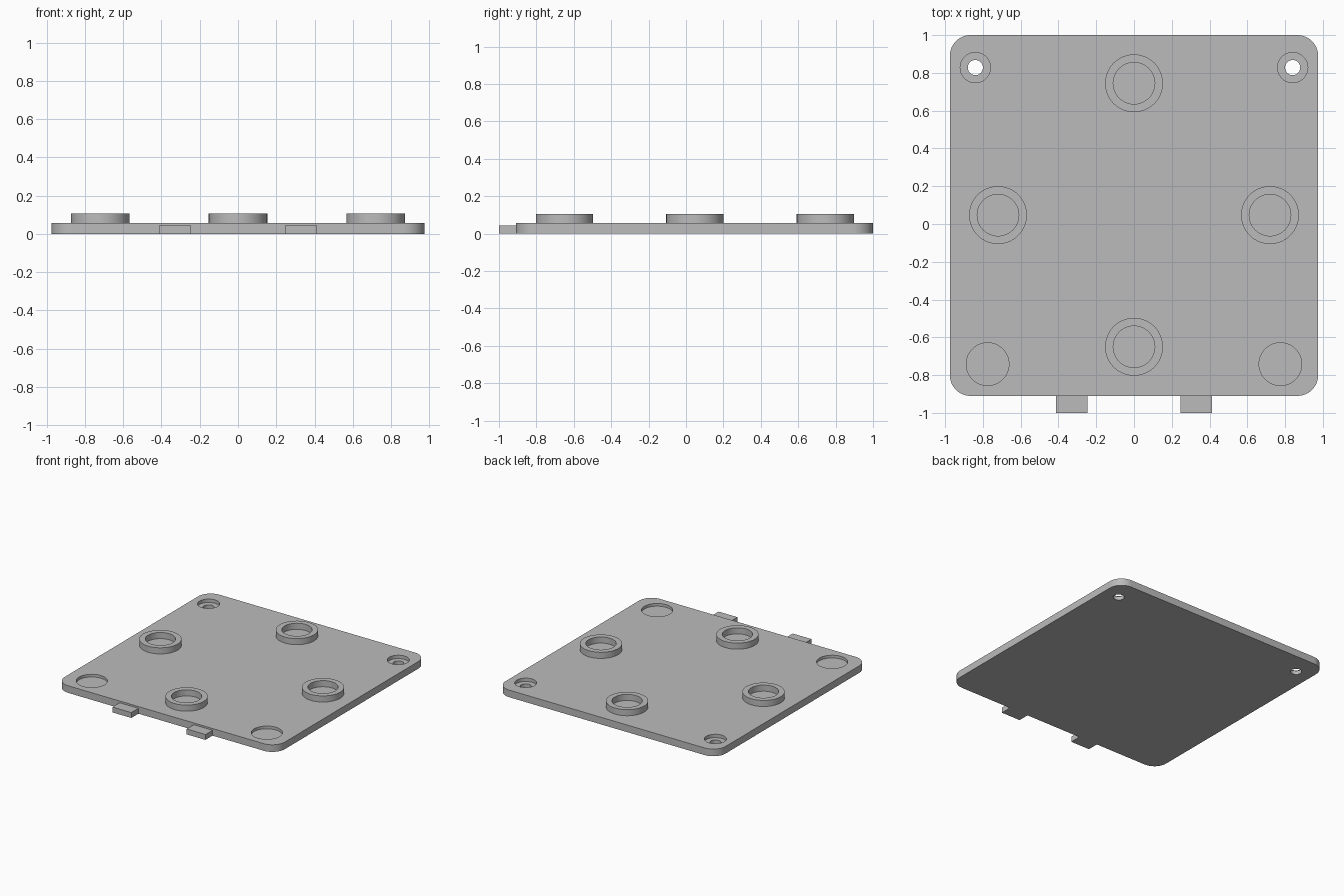
import bpy
import bmesh
from math import sin, cos, pi, radians

default_cube = bpy.data.objects.get("Cube")
if default_cube:
    bpy.data.objects.remove(default_cube, do_unlink=True)

TOP = 0.057
BACK, FRONT, HALF_WIDTH, CORNER = 1.0, -0.91, 0.975, 0.11

grey = bpy.data.materials.new("plain grey")
grey.use_nodes = True
colour = (0.5, 0.5, 0.5, 1)
grey.diffuse_color = colour
grey.node_tree.nodes["Principled BSDF"].inputs["Base Color"].default_value = colour


def finish(name, bm):
    bmesh.ops.remove_doubles(bm, verts=bm.verts, dist=1e-5)
    bmesh.ops.recalc_face_normals(bm, faces=bm.faces)
    mesh = bpy.data.meshes.new(name)
    bm.to_mesh(mesh)
    bm.free()
    mesh.materials.append(grey)
    obj = bpy.data.objects.new(name, mesh)
    bpy.context.collection.objects.link(obj)
    return obj


def prism(name, outline, height):
    """Extrude a flat outline up from the ground."""
    bm = bmesh.new()
    base = bm.faces.new([bm.verts.new((x, y, 0)) for x, y in outline])
    grown = bmesh.ops.extrude_face_region(bm, geom=[base])["geom"]
    moved = [g for g in grown if isinstance(g, bmesh.types.BMVert)]
    bmesh.ops.translate(bm, verts=moved, vec=(0, 0, height))
    return finish(name, bm)


def lathe(name, profile, x, y, sides=64):
    """Turn a closed (radius, height) profile around a vertical axis."""
    bm = bmesh.new()
    rings = []
    for i in range(sides):
        a = 2 * pi * i / sides
        rings.append([bm.verts.new((x + r * cos(a), y + r * sin(a), z)) for r, z in profile])
    n = len(profile)
    for i in range(sides):
        here, there = rings[i], rings[(i + 1) % sides]
        for j in range(n):
            k = (j + 1) % n
            if profile[j][0] or profile[k][0]:
                bm.faces.new((here[j], there[j], there[k], here[k]))
    return finish(name, bm)


def activate(obj):
    bpy.ops.object.select_all(action='DESELECT')
    obj.select_set(True)
    bpy.context.view_layer.objects.active = obj


# Rounded base plate
outline = []
corners = [(1, BACK - CORNER), (-1, BACK - CORNER), (-1, FRONT + CORNER), (1, FRONT + CORNER)]
for quarter, (side, cy) in enumerate(corners):
    for step in range(17):
        a = pi / 2 * (quarter + step / 16)
        outline.append((side * (HALF_WIDTH - CORNER) + CORNER * cos(a), cy + CORNER * sin(a)))
plate = prism("base_plate", outline, TOP)

# Counterbored screw holes at the back, shallow round pockets at the front
screw_profile = [(0, -0.05), (0.04, -0.05), (0.04, 0.03), (0.08, 0.03), (0.08, 0.1), (0, 0.1)]
pocket_profile = [(0, 0.035), (0.113, 0.035), (0.113, 0.1), (0, 0.1)]
cutters = []
for side in (-1, 1):
    cutters.append(lathe("screw_hole_cutter", screw_profile, side * 0.84, 0.828))
    cutters.append(lathe("pocket_cutter", pocket_profile, side * 0.775, -0.742))
activate(plate)
for cutter in cutters:
    cutter.hide_render = True
    cut = plate.modifiers.new("cut", 'BOOLEAN')
    cut.operation = 'DIFFERENCE'
    cut.solver = 'EXACT'
    cut.object = cutter
    bpy.ops.object.modifier_apply(modifier=cut.name)
    bpy.data.objects.remove(cutter, do_unlink=True)
parts = [plate]

# Raised ring sockets
ring_profile = [(0.11, TOP), (0.153, TOP), (0.153, 0.106), (0.11, 0.106)]
for place, x, y in (("back", 0, 0.745), ("front", 0, -0.65),
                    ("left", 0.72, 0.047), ("right", -0.72, 0.047)):
    parts.append(lathe(place + "_ring_socket", ring_profile, x, y))

# Locating tabs along the front edge
for place, side in (("left", 1), ("right", -1)):
    inner, outer = side * 0.245, side * 0.412
    tab = [(inner, -1), (outer, -1), (outer, FRONT), (inner, FRONT)]
    prism(place + "_front_tab", tab, 0.043)

for part in parts:
    activate(part)
    bpy.ops.object.shade_smooth_by_angle(angle=radians(30))
